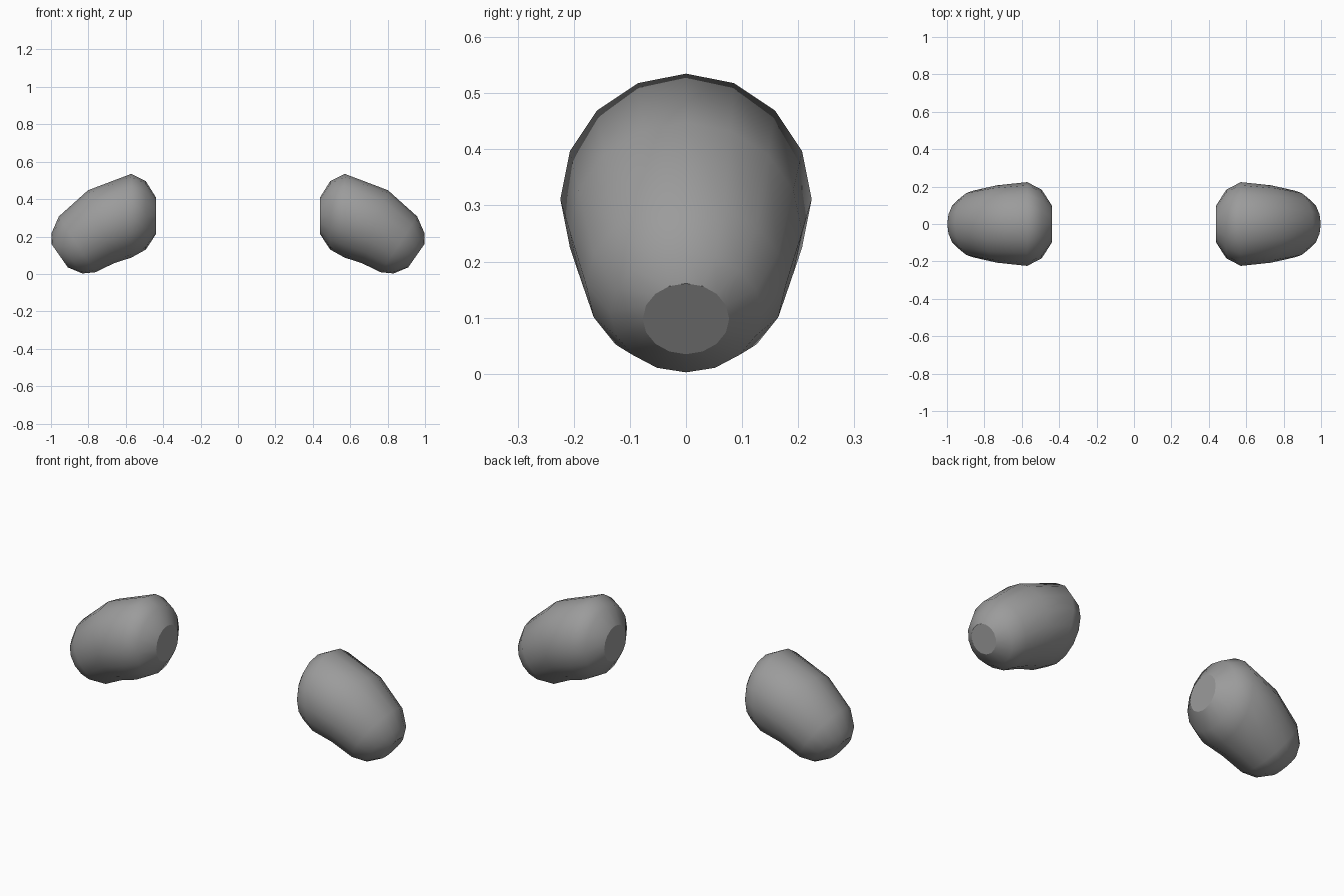
import bpy, bmesh
from math import sin, cos, pi, radians

if "Cube" in bpy.data.objects:
    bpy.data.objects.remove(bpy.data.objects["Cube"])

SIDES = 16
# ring stations: centre x, centre z, radius, tilt in degrees (0 = ring faces straight along x)
RINGS = [
    (0.438, 0.311, 0.097, 0),
    (0.493, 0.313, 0.183, 0),
    (0.571, 0.311, 0.224, 0),
    (0.731, 0.253, 0.207, 20),
    (0.861, 0.158, 0.178, 33),
    (0.915, 0.109, 0.135, 38),
    (0.954, 0.098, 0.077, 35),
]

bm = bmesh.new()
# tilted circular cross-sections
loops = []
for cx, cz, r, tilt in RINGS:
    t = radians(tilt)
    loop = []
    for i in range(SIDES):
        a = 2 * pi * i / SIDES
        up = r * cos(a)
        loop.append(bm.verts.new((cx + up * sin(t), r * sin(a), cz + up * cos(t))))
    loops.append(loop)
# rounded skin
for a, b in zip(loops, loops[1:]):
    for i in range(SIDES):
        j = (i + 1) % SIDES
        bm.faces.new((a[i], a[j], b[j], b[i])).smooth = True
# flat end caps with crisp rims
for loop in (loops[0], loops[-1]):
    cap = bm.faces.new(loop)
    for e in cap.edges:
        e.smooth = False
bmesh.ops.recalc_face_normals(bm, faces=bm.faces)
mesh = bpy.data.meshes.new("pods")
bm.to_mesh(mesh)
bm.free()
pods = bpy.data.objects.new("pods", mesh)
bpy.context.collection.objects.link(pods)

# matching pod on the other side
pods.modifiers.new("mirror", 'MIRROR').use_axis = (True, False, False)

# dark grey
mat = bpy.data.materials.new("dark_grey")
mat.diffuse_color = (0.33, 0.33, 0.33, 1)
mat.use_nodes = True
mat.node_tree.nodes["Principled BSDF"].inputs["Base Color"].default_value = mat.diffuse_color
mesh.materials.append(mat)
